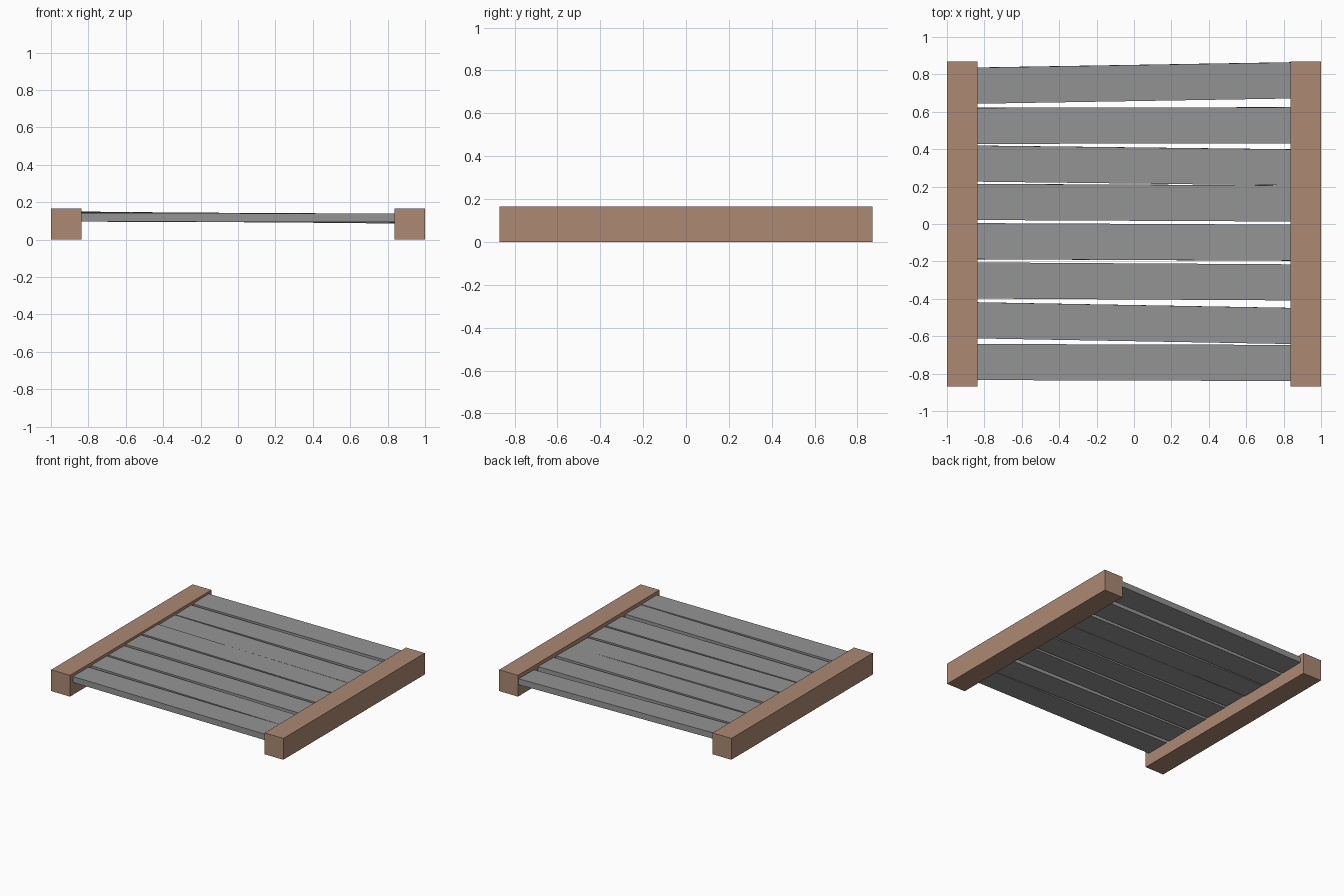
import bpy
import bmesh
from math import atan2, hypot
from mathutils import Matrix, Vector

cube = bpy.data.objects.get("Cube")
if cube:
    bpy.data.objects.remove(cube, do_unlink=True)


def make_material(name, color):
    mat = bpy.data.materials.new(name)
    mat.use_nodes = True
    mat.diffuse_color = color
    mat.node_tree.nodes["Principled BSDF"].inputs["Base Color"].default_value = color
    return mat


def add_box(name, size, matrix, mat):
    bm = bmesh.new()
    bmesh.ops.create_cube(bm, size=1, matrix=matrix @ Matrix.Diagonal((*size, 1)))
    mesh = bpy.data.meshes.new(name)
    bm.to_mesh(mesh)
    bm.free()
    mesh.materials.append(mat)
    obj = bpy.data.objects.new(name, mesh)
    bpy.context.collection.objects.link(obj)


wood = make_material("brown wood", (0.413, 0.25, 0.17, 1))
grey = make_material("weathered grey", (0.296, 0.296, 0.296, 1))

# Side rails
for side, x in (("left", 0.919), ("right", -0.919)):
    add_box(f"{side}_rail", (0.162, 1.74, 0.166), Matrix.Translation((x, 0, 0.083)), wood)

# Slats, front to back: centre y and z at the -x end, then at the +x end, then roll
SLATS = [
    (-0.738, 0.120, -0.743, 0.116, 0.0),
    (-0.515, 0.121, -0.545, 0.115, 0.01),
    (-0.302, 0.120, -0.312, 0.114, 0.0),
    (-0.092, 0.124, -0.100, 0.114, -0.01),
    (0.118, 0.126, 0.110, 0.110, 0.01),
    (0.323, 0.120, 0.303, 0.114, 0.01),
    (0.525, 0.120, 0.528, 0.116, 0.01),
    (0.740, 0.124, 0.768, 0.112, 0.02),
]
HALF = 0.838
for i, (y0, z0, y1, z1, roll) in enumerate(SLATS, 1):
    a, b = Vector((-HALF, y0, z0)), Vector((HALF, y1, z1))
    run = b - a
    yaw = atan2(run.y, run.x)
    pitch = -atan2(run.z, hypot(run.x, run.y))
    place = (Matrix.Translation((a + b) / 2) @ Matrix.Rotation(yaw, 4, "Z")
             @ Matrix.Rotation(pitch, 4, "Y") @ Matrix.Rotation(roll, 4, "X"))
    add_box(f"slat_{i}", (run.length, 0.193, 0.046), place, grey)
